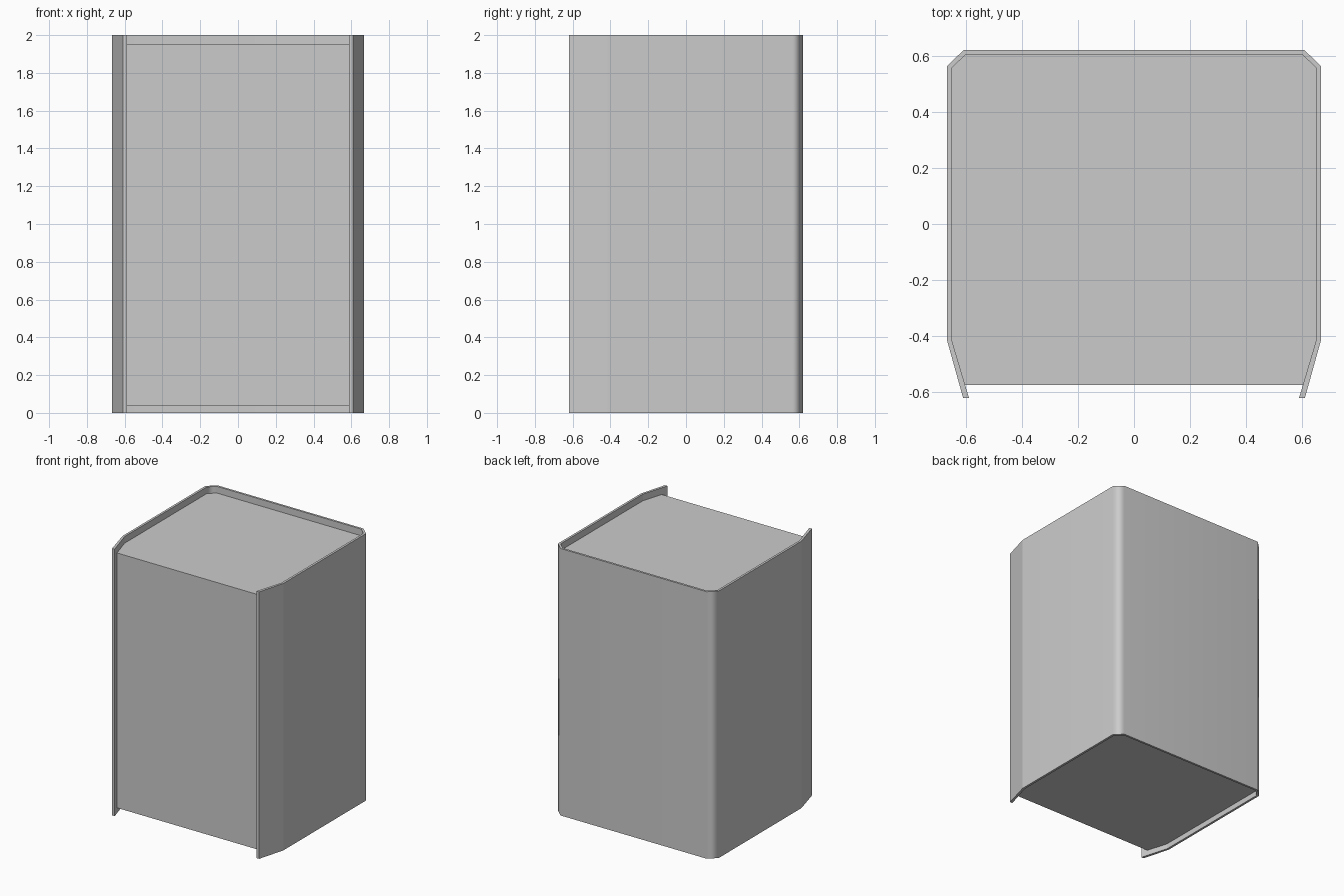
import bpy, bmesh

if "Cube" in bpy.data.objects:
    bpy.data.objects.remove(bpy.data.objects["Cube"])

HEIGHT = 2.0
# Half profiles in plan, from the front tip round to the back wall
OUTER = [(0.609, -0.62), (0.666, -0.415), (0.666, 0.563), (0.607, 0.62)]
INNER = [(0.588, -0.62), (0.649, -0.415), (0.649, 0.556), (0.6, 0.604)]
CORE = [(0.602, -0.573)] + INNER[1:]


def mirrored(half):
    return half + [(-x, y) for x, y in reversed(half)]


def finish(name, bm):
    bmesh.ops.recalc_face_normals(bm, faces=bm.faces[:])
    mesh = bpy.data.meshes.new(name)
    bm.to_mesh(mesh)
    bm.free()
    obj = bpy.data.objects.new(name, mesh)
    bpy.context.collection.objects.link(obj)
    return obj


# Wraparound shell: thin wall with bevelled back corners and flared front lips
bm = bmesh.new()
outer, inner = mirrored(OUTER), mirrored(INNER)
rows = [[bm.verts.new((x, y, z)) for x, y in pts]
        for pts, z in ((outer, 0), (outer, HEIGHT), (inner, HEIGHT), (inner, 0))]
n = len(outer)
for k in range(4):
    a, b = rows[k], rows[(k + 1) % 4]
    for i in range(n - 1):
        face = bm.faces.new((a[i], a[i + 1], b[i + 1], b[i]))
        face.smooth = True
for i in (0, n - 1):
    bm.faces.new([row[i] for row in rows])
# Only the vertical edges of the back corners stay smooth
for e in bm.edges:
    v, w = e.verts
    vertical = abs(v.co.z - w.co.z) > 1
    e.smooth = vertical and v.co.y > 0
shell = finish("wraparound_shell", bm)
mod = shell.modifiers.new("face_weighted_shading", 'WEIGHTED_NORMAL')
mod.keep_sharp = True

# Inner block: fills the shell, set back from its front, top and bottom rims
bm = bmesh.new()
base = bm.faces.new([bm.verts.new((x, y, 0.04)) for x, y in mirrored(CORE)])
top = bmesh.ops.extrude_face_region(bm, geom=[base], use_keep_orig=True)
for v in top["geom"]:
    if isinstance(v, bmesh.types.BMVert):
        v.co.z = 1.95
finish("inner_block", bm)
